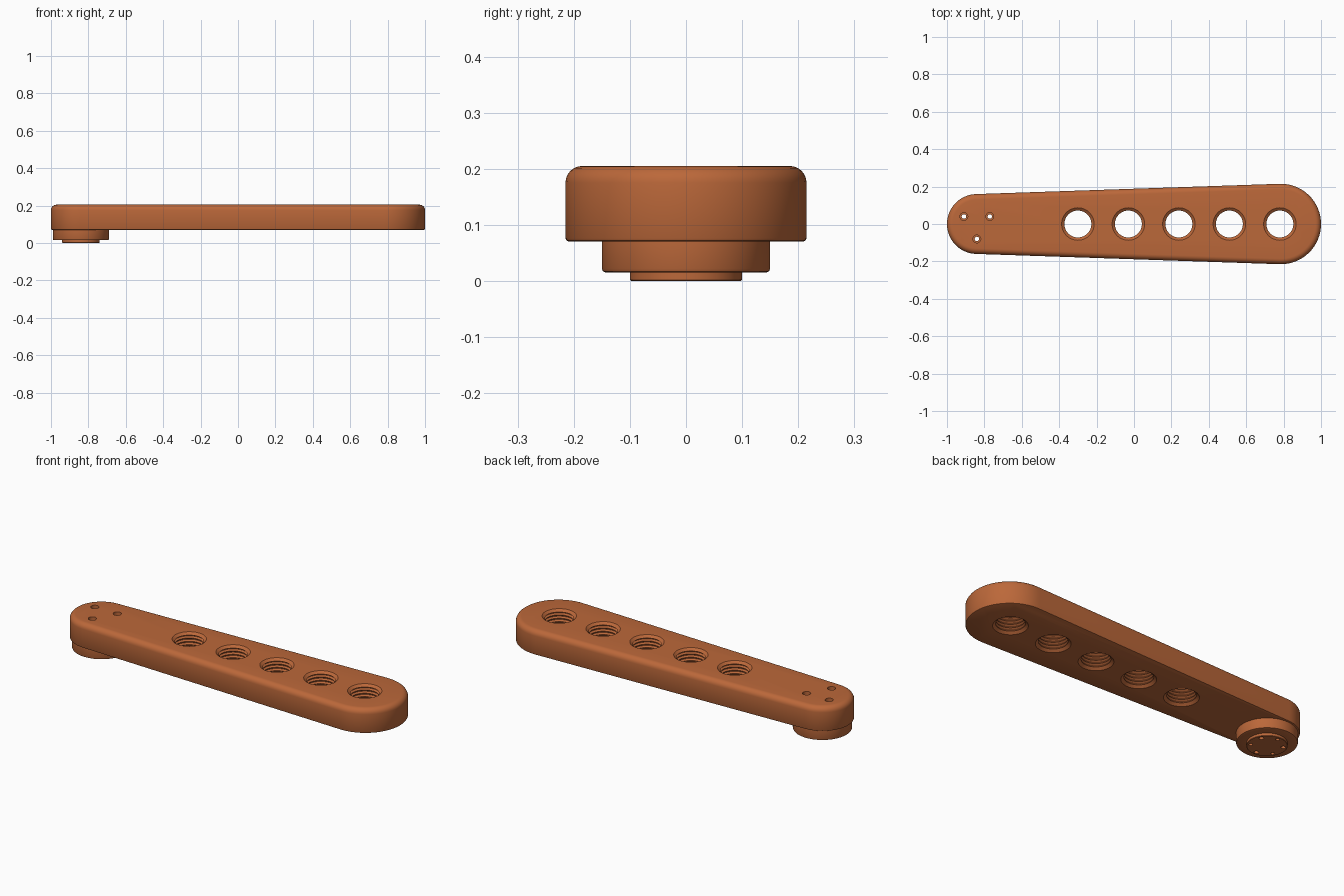
import bpy, bmesh, math

if "Cube" in bpy.data.objects:
    bpy.data.objects.remove(bpy.data.objects["Cube"])

copper = bpy.data.materials.new("copper_brown")
copper.diffuse_color = (0.50, 0.138, 0.042, 1)
copper.use_nodes = True
copper.node_tree.nodes["Principled BSDF"].inputs["Base Color"].default_value = copper.diffuse_color

BOSS_X = -0.84           # centre of the narrow end
END_X = 0.785            # centre of the wide end
R1, R2 = 0.16, 0.215     # end radii
Z0, Z1 = 0.07, 0.205     # arm bottom and top


def loft(name, rings):
    """Closed solid through rings of equal point count, bottom to top."""
    bm = bmesh.new()
    rows = [[bm.verts.new(p) for p in ring] for ring in rings]
    n = len(rows[0])
    for a, b in zip(rows, rows[1:]):
        for i in range(n):
            j = (i + 1) % n
            bm.faces.new((a[i], a[j], b[j], b[i]))
    bm.faces.new(rows[0][::-1])
    bm.faces.new(rows[-1])
    me = bpy.data.meshes.new(name)
    bm.to_mesh(me)
    bm.free()
    me.materials.append(copper)
    ob = bpy.data.objects.new(name, me)
    bpy.context.collection.objects.link(ob)
    return ob


def lathe(name, x, y, profile, n=48):
    """Solid of revolution from (radius, z) points, bottom to top."""
    return loft(name, [[(x + r * math.cos(math.tau * i / n),
                         y + r * math.sin(math.tau * i / n), z)
                        for i in range(n)] for r, z in profile])


def outline(inset, z, n=32):
    """Tapered slot outline: two end arcs joined by tangent lines."""
    t = math.acos((R1 - R2) / (END_X - BOSS_X))
    pts = []
    for i in range(n + 1):
        a = -t + 2 * t * i / n
        pts.append((END_X + (R2 - inset) * math.cos(a), (R2 - inset) * math.sin(a), z))
    for i in range(n + 1):
        a = t + (math.tau - 2 * t) * i / n
        pts.append((BOSS_X + (R1 - inset) * math.cos(a), (R1 - inset) * math.sin(a), z))
    return pts


def combine(target, other, operation):
    mod = target.modifiers.new("cut", 'BOOLEAN')
    mod.operation = operation
    mod.solver = 'EXACT'
    mod.object = other
    bpy.context.view_layer.objects.active = target
    bpy.ops.object.modifier_apply(modifier=mod.name)
    bpy.data.objects.remove(other)


# Arm body with a rounded top edge and a slightly softened bottom edge
F = 0.03
rings = [outline(0.006, Z0), outline(0.002, Z0 + 0.002), outline(0, Z0 + 0.006)]
for k in range(7):
    a = math.pi / 2 * k / 6
    rings.append(outline(F * (1 - math.cos(a)), Z1 - F + F * math.sin(a)))
arm = loft("lever_arm", rings)

# Stepped round boss under the narrow end
boss = lathe("pivot_boss", BOSS_X, 0, [
    (0.098, 0), (0.10, 0.002), (0.10, 0.015), (0.143, 0.015), (0.148, 0.017),
    (0.15, 0.022), (0.15, 0.10)], 64)
combine(arm, boss, 'UNION')

# Threaded holes along the arm
TURNS, MINOR, MAJOR = 6, 0.072, 0.082
for k in range(5):
    prof = [(0.092, Z0 - 0.005), (0.087, Z0)]
    lo, hi = Z0 + 0.012, Z1 - 0.012
    pitch = (hi - lo) / TURNS
    for t in range(TURNS):
        z = lo + t * pitch
        prof += [(MINOR, z), (MINOR, z + 0.15 * pitch),
                 (MAJOR, z + 0.5 * pitch), (MAJOR, z + 0.65 * pitch)]
    prof += [(MINOR, hi), (0.087, Z1), (0.092, Z1 + 0.005)]
    combine(arm, lathe("thread_cutter", -0.30 + 0.27 * k, 0, prof), 'DIFFERENCE')

# Bolt circle: three counterbored through holes and three blind holes below
for k in range(6):
    a = math.radians(30 + 60 * k)
    x, y = BOSS_X + 0.08 * math.cos(a), 0.08 * math.sin(a)
    if k % 2 == 0:
        prof = [(0.012, -0.01), (0.012, 0.12), (0.021, 0.12), (0.021, 0.22)]
    else:
        prof = [(0.010, -0.01), (0.010, 0.03)]
    combine(arm, lathe("bolt_cutter", x, y, prof, 20), 'DIFFERENCE')

# Smooth shading with crisp edges
bpy.ops.object.select_all(action='DESELECT')
arm.select_set(True)
bpy.context.view_layer.objects.active = arm
bpy.ops.object.shade_smooth_by_angle(angle=math.radians(30))
